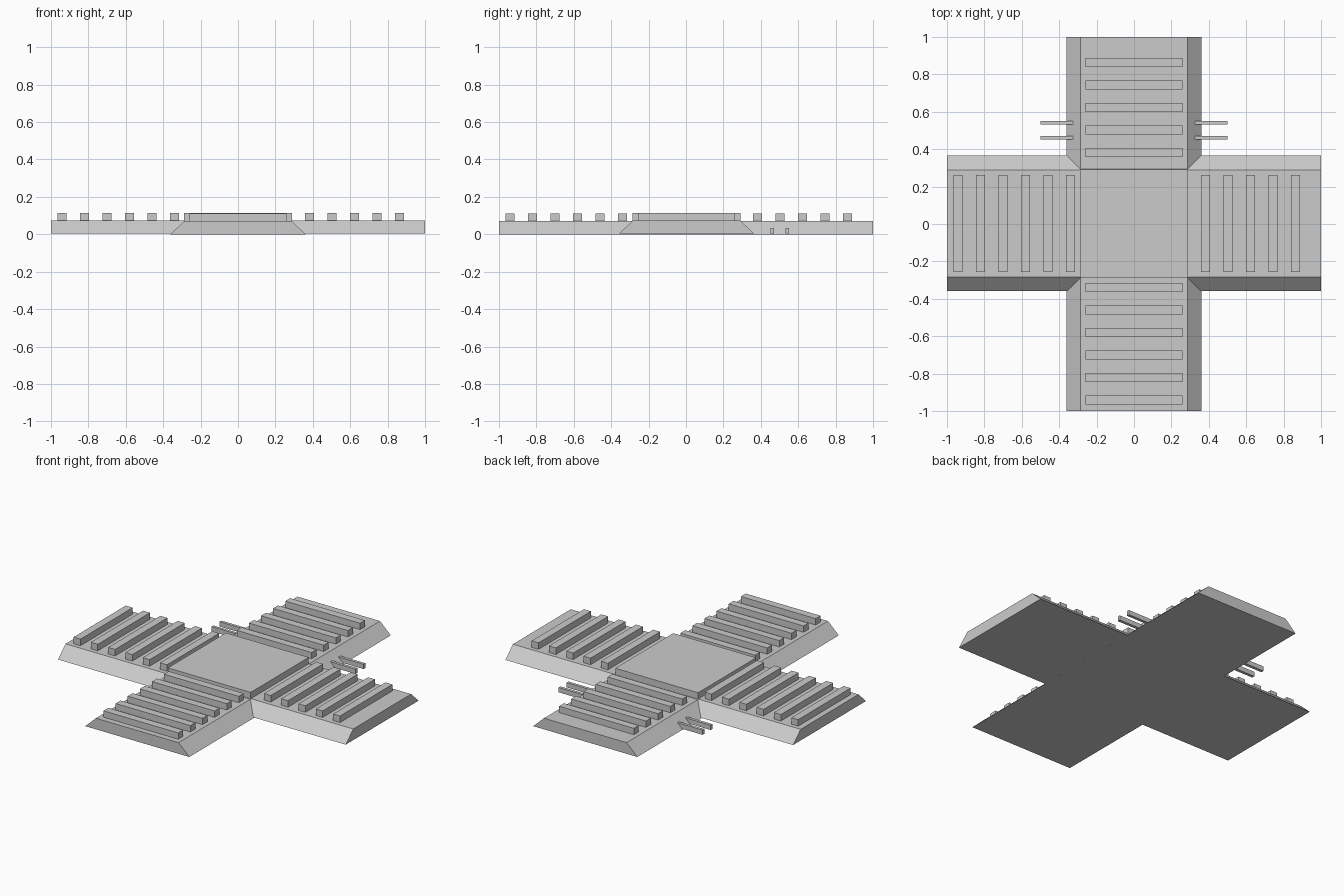
import bpy, bmesh, math
from mathutils import Matrix

if "Cube" in bpy.data.objects:
    bpy.data.objects.remove(bpy.data.objects["Cube"])

grey = bpy.data.materials.new("light_grey")
grey.diffuse_color = (0.6, 0.6, 0.6, 1)
grey.use_nodes = True
grey.node_tree.nodes["Principled BSDF"].inputs["Base Color"].default_value = grey.diffuse_color


def finish(name, bm):
    bmesh.ops.recalc_face_normals(bm, faces=bm.faces)
    mesh = bpy.data.meshes.new(name)
    bm.to_mesh(mesh)
    bm.free()
    mesh.materials.append(grey)
    obj = bpy.data.objects.new(name, mesh)
    bpy.context.collection.objects.link(obj)
    return obj


def box(name, x0, x1, y0, y1, z0, z1):
    bm = bmesh.new()
    mat = Matrix.Translation(((x0 + x1) / 2, (y0 + y1) / 2, (z0 + z1) / 2))
    mat = mat @ Matrix.Diagonal((x1 - x0, y1 - y0, z1 - z0, 1))
    bmesh.ops.create_cube(bm, size=1, matrix=mat)
    return finish(name, bm)


def bed(name, along_x, z0, z1, shift):
    """Trapezoid embankment extruded over the full length."""
    bm = bmesh.new()
    rings = []
    for end in (-1, 1):
        ring = []
        for w, z in ((-0.362, z0), (0.362, z0), (0.287, z1), (-0.287, z1)):
            co = (end, w + shift, z) if along_x else (w + shift, end, z)
            ring.append(bm.verts.new(co))
        rings.append(ring)
        bm.faces.new(ring)
    for i in range(4):
        j = (i + 1) % 4
        bm.faces.new((rings[0][i], rings[0][j], rings[1][j], rings[1][i]))
    return finish(name, bm)


# Two crossing gravel beds
bed("bed_front_back", False, 0.0, 0.07, 0.0)
bed("bed_left_right", True, 0.003, 0.073, 0.003)

# Raised plate at the crossing
box("crossing_plate", -0.288, 0.288, -0.285, 0.291, 0.05, 0.113)

# Sleepers, evenly spaced and left out under the plate
for k in range(16):
    c = -0.940 + 0.1203 * k
    if abs(c) < 0.3:
        continue
    box("sleeper_front_back", -0.26, 0.26, c - 0.024, c + 0.024, 0.065, 0.110)
    box("sleeper_left_right", c - 0.024, c + 0.024, -0.256, 0.263, 0.068, 0.114)

# Pairs of thin bars sticking out of both sides of the back arm
for side in (-1, 1):
    for y in (0.461, 0.541):
        x0, x1 = sorted((side * 0.30, side * 0.50))
        box("side_bar", x0, x1, y - 0.009, y + 0.009, 0.004, 0.034)
